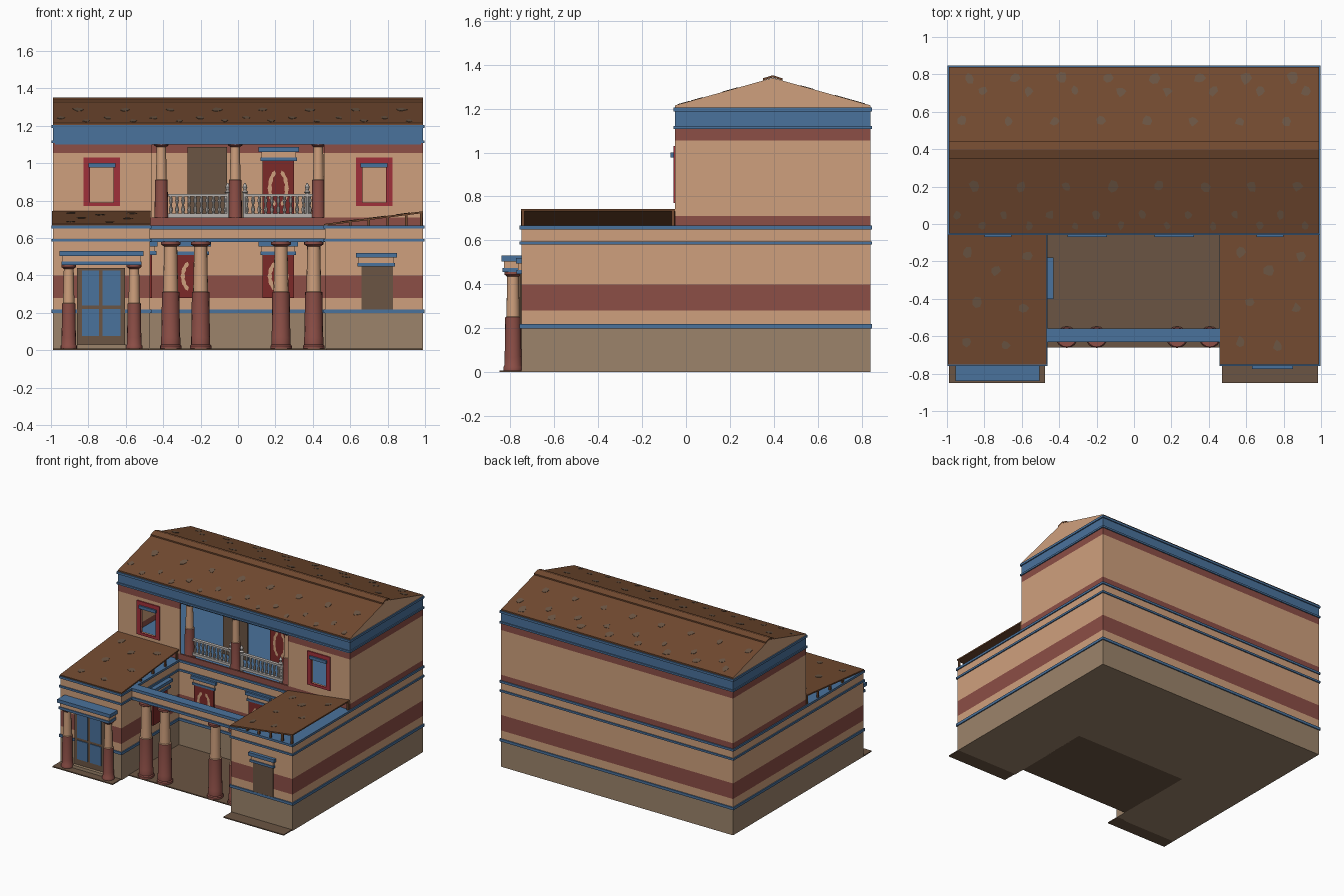
import bpy, bmesh, math, random
from mathutils import Vector

if "Cube" in bpy.data.objects:
    bpy.data.objects.remove(bpy.data.objects["Cube"])

random.seed(4)


def material(name, hexcode):
    def lin(c):
        c /= 255
        return c / 12.92 if c <= 0.04045 else ((c + 0.055) / 1.055) ** 2.4
    m = bpy.data.materials.new(name)
    m.diffuse_color = [lin(int(hexcode[i:i + 2], 16)) for i in (0, 2, 4)] + [1]
    m.use_nodes = True
    m.node_tree.nodes["Principled BSDF"].inputs["Base Color"].default_value = m.diffuse_color
    return m


TAN = material("tan plaster", "CFA07D")
BASE = material("stone wainscot", "9C846B")
RED = material("brick red", "8C4E46")
FRAME = material("bright red", "A0303A")
DEEP = material("deep red", "7C2A28")
BLUE = material("blue trim", "4A729C")
ROOF = material("roof brown", "724A30")
WOOD = material("dull brown", "6B5543")
RAIL = material("pale grey", "B9B4B0")


def finish(name, bm, mats, smooth=False):
    bmesh.ops.recalc_face_normals(bm, faces=bm.faces)
    me = bpy.data.meshes.new(name)
    bm.to_mesh(me)
    bm.free()
    for m in mats:
        me.materials.append(m)
    ob = bpy.data.objects.new(name, me)
    bpy.context.collection.objects.link(ob)
    if smooth:
        bpy.context.view_layer.objects.active = ob
        ob.select_set(True)
        bpy.ops.object.shade_smooth_by_angle(angle=math.radians(35))
        ob.select_set(False)
    return ob


def prism(name, pts, levels, mats):
    """Footprint raised through several levels, one material per band."""
    bm = bmesh.new()
    rings = [[bm.verts.new((x, y, z)) for x, y in pts] for z in levels]
    n = len(pts)
    for k in range(len(levels) - 1):
        for i in range(n):
            j = (i + 1) % n
            f = bm.faces.new((rings[k][i], rings[k][j], rings[k + 1][j], rings[k + 1][i]))
            f.material_index = k
    bm.faces.new(rings[0])
    bm.faces.new(rings[-1]).material_index = len(mats) - 1
    return finish(name, bm, mats)


def box(name, x0, x1, y0, y1, z0, z1, mat):
    return prism(name, [(x0, y0), (x1, y0), (x1, y1), (x0, y1)], [z0, z1], [mat])


def sheet(name, pts, thick, mat):
    """Thin slab below a polygon in space."""
    bm = bmesh.new()
    top = [bm.verts.new(p) for p in pts]
    low = [bm.verts.new(Vector(p) - Vector((0, 0, thick))) for p in pts]
    bm.faces.new(top)
    bm.faces.new(low)
    for i in range(len(pts)):
        j = (i + 1) % len(pts)
        bm.faces.new((top[i], top[j], low[j], low[i]))
    return finish(name, bm, [mat])


def lathe(name, x, y, profile, mats, split=None, cap=None, sides=16):
    """Turned shape; faces between split and cap heights take the second material."""
    bm = bmesh.new()
    rings = [[bm.verts.new((x + r * math.cos(a * math.tau / sides), y + r * math.sin(a * math.tau / sides), z))
              for a in range(sides)] for r, z in profile]
    for k in range(len(rings) - 1):
        for i in range(sides):
            j = (i + 1) % sides
            f = bm.faces.new((rings[k][i], rings[k][j], rings[k + 1][j], rings[k + 1][i]))
            mid = (profile[k][1] + profile[k + 1][1]) / 2
            f.material_index = 1 if split and split < mid < cap else 0
    bm.faces.new(rings[0])
    bm.faces.new(rings[-1])
    return finish(name, bm, mats, True)


def column(name, x, y, z0, zs, z1, r):
    prof = [(r * 1.15, z0), (r * 1.15, z0 + .015), (r * 1.03, z0 + .022), (r * 1.03, z0 + .06), (r, z0 + .065),
            (r * .93, zs), (r * .8, zs + .003), (r * .7, z1 - .035), (r * .7, z1 - .025), (r * 1.05, z1 - .015), (r * 1.05, z1)]
    lathe(name, x, y, prof, [RED, TAN], zs, z1 - .02)


def cornice(name, x0, x1, y0, y1, z0, z1):
    """Blue, tan, blue moulding over an opening."""
    h = z1 - z0
    box(name + "_lower", x0 + .01, x1 - .01, y0 + .004, y1, z0, z0 + .25 * h, BLUE)
    box(name + "_frieze", x0 + .015, x1 - .015, y0 + .01, y1, z0 + .25 * h, z0 + .65 * h, TAN)
    box(name + "_upper", x0, x1, y0, y1, z0 + .65 * h, z1, BLUE)


def wreath_panel(name, xc, y, z0, z1):
    """Red panel with two curved laurel branches."""
    box(name, xc - .085, xc + .085, y - .01, y, z0, z1, DEEP)
    zc, rz = (z0 + z1) / 2, (z1 - z0) * .32
    for s in (-1, 1):
        bm = bmesh.new()
        pairs = []
        for i in range(11):
            a = math.radians(-70 + 14 * i)
            w = .008 + .004 * (i % 2)
            pairs.append([bm.verts.new((xc + s * (.045 + d) * math.cos(a), y - .013,
                                        zc + (rz + d) * math.sin(a))) for d in (-w, w)])
        for p, q in zip(pairs, pairs[1:]):
            bm.faces.new((p[0], p[1], q[1], q[0]))
        finish(name + "_branch", bm, [TAN])


# Lower storey: U-shaped body with painted bands, and blue string courses
def footprint(e):
    return [(-.99 - e, .84 + e), (-.99 - e, -.75 - e), (-.47 + e, -.75 - e), (-.47 + e, -.05 - e),
            (.465 - e, -.05 - e), (.465 - e, -.75 - e), (.99 + e, -.75 - e), (.99 + e, .84 + e)]


prism("lower_storey", footprint(0), [0, .2, .28, .4, .65], [BASE, TAN, RED, TAN])
for z0, z1 in ((.198, .218), (.58, .595), (.65, .667)):
    prism("string_course", footprint(.008), [z0, z1], [BLUE])

# Ground slabs
box("left_front_slab", -.99, -.475, -.85, -.74, 0, .008, WOOD)
box("right_front_slab", .47, .985, -.85, -.74, 0, .008, WOOD)
box("court_floor", -.475, .47, -.66, -.04, 0, .008, WOOD)

# Upper storey: thin hollow walls with window and loggia openings
T = .012
bands = [(.667, .71, RED), (.71, 1.055, TAN), (1.055, 1.11, RED), (1.11, 1.2, BLUE)]
for z0, z1, m in bands:
    box("upper_back_wall", -.99, .99, .84 - T, .84, z0, z1, m)
    for s in (-1, 1):
        a, b = sorted((s * .99, s * (.99 - T)))
        box("upper_side_wall", a, b, -.05, .84 - T, z0, z1, m)
box("loggia_sill", -.978, .978, -.05, -.05 + T, .667, .71, RED)
box("front_frieze", -.978, .978, -.05, -.05 + T, 1.1, 1.2, BLUE)
for s in (-1, 1):
    for a, b, z0, z1, m in ((.79, .978, .71, 1.055, TAN), (.46, .665, .71, 1.055, TAN), (.665, .79, .71, .79, TAN),
                            (.665, .79, .985, 1.055, TAN), (.46, .978, 1.055, 1.11, RED)):
        x0, x1 = sorted((s * a, s * b))
        box("upper_front_wall", x0, x1, -.05, -.05 + T, z0, z1, m)
    # Red window surround with blue lintel
    for a, b, z0, z1 in ((.63, .665, .77, 1.03), (.79, .825, .77, 1.03), (.665, .79, .77, .79), (.665, .79, .985, 1.03)):
        x0, x1 = sorted((s * a, s * b))
        box("window_surround", x0, x1, -.058, -.045, z0, z1, FRAME)
    x0, x1 = sorted((s * .655, s * .8))
    box("window_lintel", x0, x1, -.07, -.05, .977, 1.0, BLUE)
for z0, z1 in ((1.108, 1.122), (1.188, 1.205)):
    box("frieze_moulding", -.998, .998, -.058, .848, z0, z1, BLUE)

# Main gable roof with tan pediment ends
bm = bmesh.new()
prof = [(-.05, 1.2), (-.05, 1.215), (.395, 1.34), (.84, 1.215), (.84, 1.2)]
ends = [[bm.verts.new((x, y, z)) for y, z in prof] for x in (-.99, .99)]
for e in ends:
    bm.faces.new(e).material_index = 1
for i in range(5):
    j = (i + 1) % 5
    bm.faces.new((ends[0][i], ends[0][j], ends[1][j], ends[1][i]))
finish("main_roof", bm, [ROOF, TAN])
for s in (-1, 1):
    sheet("ridge_tiles", [(-.99, .395, 1.352), (.99, .395, 1.352), (.99, .395 + s * .045, 1.338),
                          (-.99, .395 + s * .045, 1.338)], .01, ROOF)


# Wing roofs: left rises to the back, right rises to the outside
def left_z(x, y): return .675 + .068 * (y + .75) / .7
def right_z(x, y): return .675 + .068 * (x - .46) / .53
def main_z(x, y): return 1.34 - .281 * abs(y - .395)


for name, f, x0, x1 in (("left_wing_roof", left_z, -.995, -.468), ("right_wing_roof", right_z, .46, .99)):
    sheet(name, [(x, y, f(x, y)) for x, y in ((x0, -.752), (x1, -.752), (x1, -.05), (x0, -.05))], .01, ROOF)
for y in (-.5, -.35, -.2, -.062):
    for x in (-.985, -.48):
        box("left_roof_post", x - .006, x + .006, y - .008, y + .008, .665, left_z(x, y) - .005, ROOF)
for x in (.6, .7, .8, .9, .98):
    for y in (-.742, -.06):
        box("right_roof_post", x - .007, x + .007, y - .007, y + .007, .665, right_z(x, y) - .005, ROOF)


# Weathered patches on the roofs
def patch(x, y, r, f):
    pts = []
    for i in range(7):
        q = r * random.uniform(.65, 1.2)
        px, py = x + q * math.cos(i * math.tau / 7), y + 1.1 * q * math.sin(i * math.tau / 7)
        pts.append((px, py, f(px, py) + .002))
    sheet("roof_patch", pts, .003, WOOD)


for k in range(8):
    for dx, y, r in ((.12, .78, .03), (.2, .71, .025), (.08, .55, .025), (.15, .2, .028), (.05, .05, .022), (.2, -.01, .02)):
        patch(-.99 + .247 * k + dx * .9, y, r, main_z)
for x, y in ((.1, .12), (.3, .1), (.15, .33), (.4, .3), (.25, .5), (.42, .58), (.1, .6)):
    patch(-.99 + x, -.75 + y, .026, left_z)
    patch(.47 + x, -.75 + y, .026, right_z)

# Court colonnade
for x in (-.36, -.2, .23, .405):
    column("court_column", x, -.605, .008, .31, .58, .05)
box("colonnade_beam", -.47, .465, -.622, -.572, .58, .655, TAN)
for z0, z1 in ((.578, .597), (.645, .667)):
    box("colonnade_moulding", -.47, .465, -.632, -.56, z0, z1, BLUE)

# Left porch and double door
for x in (-.905, -.555):
    column("porch_column", x, -.788, .008, .25, .46, .038)
cornice("porch_entablature", -.955, -.505, -.84, -.745, .455, .53)
box("door_step", -.86, -.6, -.79, -.745, .005, .03, BASE)
box("door_frame", -.86, -.605, -.766, -.745, .03, .44, WOOD)
for x0, x1 in ((-.835, -.742), (-.724, -.628)):
    for z0, z1 in ((.075, .22), (.24, .425)):
        box("door_panel", x0, x1, -.772, -.764, z0, z1, BLUE)

# Right wing shuttered opening
box("shutter", .66, .83, -.757, -.745, .218, .45, WOOD)
cornice("shutter_cornice", .63, .85, -.775, -.745, .447, .52)

# Court wall panels
for x in (-.25, .215):
    wreath_panel("court_panel", x, -.05, .28, .51)
    cornice("court_cornice", x - .105, x + .105, -.07, -.045, .51, .578)
box("court_side_panel", -.475, -.46, -.375, -.205, .28, .51, DEEP)
box("court_side_cornice_lower", -.475, -.437, -.385, -.195, .51, .53, BLUE)
box("court_side_cornice_frieze", -.475, -.445, -.38, -.2, .53, .555, TAN)
box("court_side_cornice_upper", -.475, -.43, -.4, -.18, .555, .578, BLUE)

# Loggia: columns, inner door and panel
for x in (-.41, -.015, .43):
    column("loggia_column", x, -.005, .667, .91, 1.11, .036)
box("loggia_door", -.27, -.06, .2, .212, .667, 1.085, WOOD)
wreath_panel("loggia_panel", .215, .212, .72, 1.01)
cornice("loggia_cornice", .11, .325, .185, .212, 1.01, 1.085)

# Balustrade
for x0, x1 in ((-.375, -.05), (.03, .4)):
    box("top_rail", x0, x1, -.02, .005, .822, .836, RAIL)
    box("bottom_rail", x0, x1, -.02, .005, .71, .73, RAIL)
    n = round((x1 - x0) / .034)
    for i in range(n):
        lathe("baluster", x0 + (i + .5) * (x1 - x0) / n, -.0075,
              [(.006, .73), (.011, .752), (.005, .775), (.01, .8), (.006, .822)], [RAIL], sides=8)
for x in (-.055, .037, .37):
    lathe("newel", x, -.0075, [(.013, .69), (.013, .84), (.017, .845), (.008, .855), (.013, .872), (.003, .895)],
          [RAIL], sides=10)
